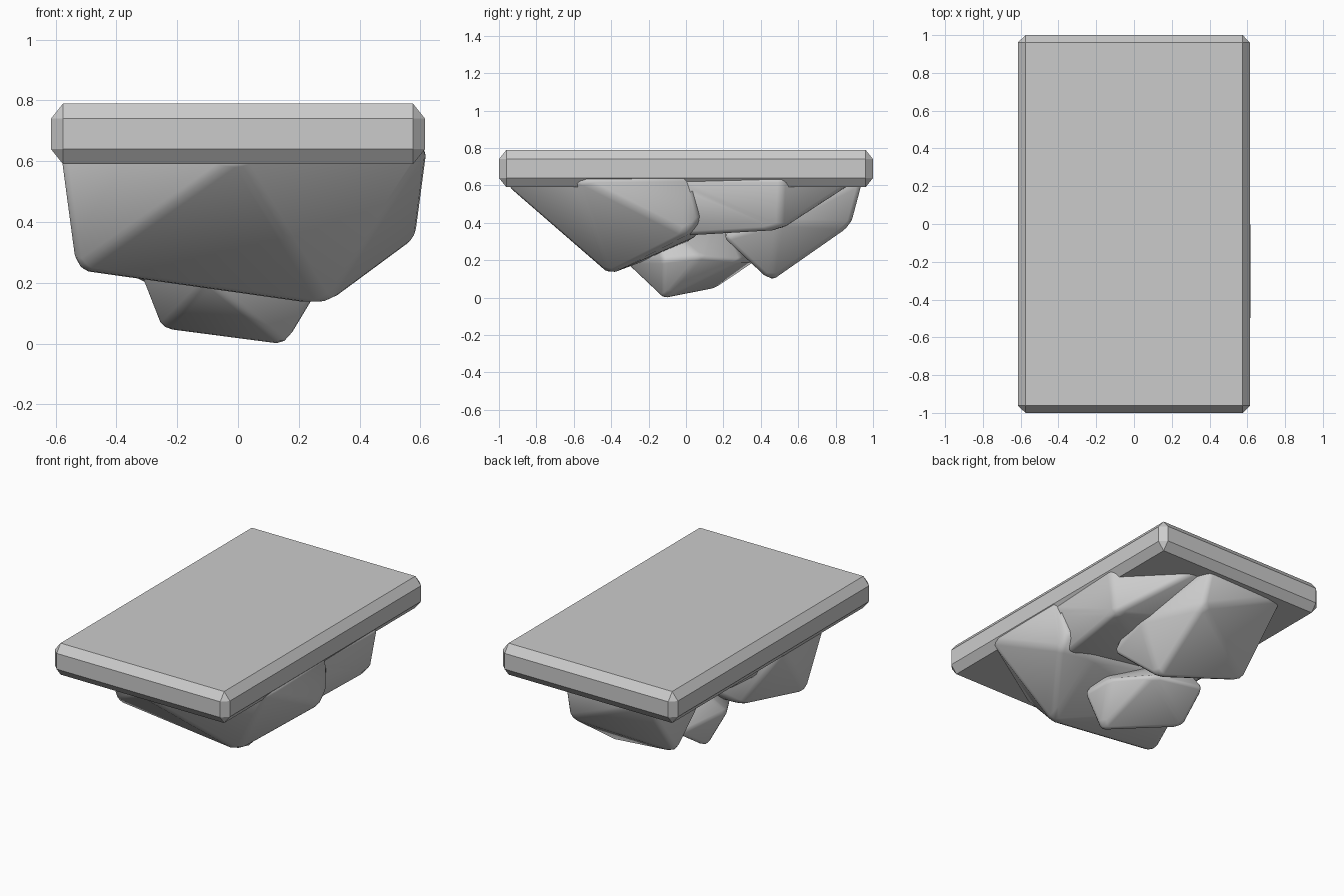
import bpy, bmesh, math
from itertools import product

if "Cube" in bpy.data.objects:
    bpy.data.objects.remove(bpy.data.objects["Cube"])


def hull(name, points, bevel=0.0):
    """Convex solid through the given corner points, optionally rounded."""
    bm = bmesh.new()
    for p in points:
        bm.verts.new(p)
    bmesh.ops.convex_hull(bm, input=bm.verts[:])
    loose = [v for v in bm.verts if not v.link_faces]
    bmesh.ops.delete(bm, geom=loose, context='VERTS')
    bmesh.ops.dissolve_limit(bm, angle_limit=math.radians(2), verts=bm.verts[:], edges=bm.edges[:])
    bmesh.ops.recalc_face_normals(bm, faces=bm.faces[:])
    me = bpy.data.meshes.new(name)
    bm.to_mesh(me)
    bm.free()
    ob = bpy.data.objects.new(name, me)
    bpy.context.collection.objects.link(ob)
    if bevel:
        for f in me.polygons:
            f.use_smooth = True
        mod = ob.modifiers.new("soft_edges", 'BEVEL')
        mod.width = bevel
        mod.segments = 2
        mod.limit_method = 'NONE'
    return ob


# Chamfered slab
corners = []
for sx, sy, sz in product((-1, 1), repeat=3):
    for x, y, z in ((.575, .96, .10), (.615, .96, .05), (.575, 1.0, .05)):
        corners.append((sx * x, sy * y, .69 + sz * z))
hull("slab", corners)

# Large front rock
hull("front_rock", [
    (.29, -.41, .124), (-.53, -.45, .24), (.58, .005, .338),
    (.62, -.59, .64), (.62, .02, .645), (.0, -.97, .61),
    (-.585, -.57, .65), (-.58, -.15, .62), (.57, .08, .42),
    (.36, .06, .33), (-.36, -.05, .26), (-.1, .1, .4)], .025)

# Small lowest rock in the middle
hull("lower_rock", [
    (.155, -.12, -.008), (-.25, .15, .045), (-.1, -.34, .2),
    (.28, -.12, .2), (.25, .08, .22), (-.33, .05, .25), (-.22, .38, .2),
    (.1, .3, .2), (.1, -.2, .45), (-.2, .2, .45)], .02)

# Back rock
hull("back_rock", [
    (.19, .45, .085), (-.345, .59, .2), (.2, .88, .385), (.19, .945, .63),
    (-.38, .93, .63), (.34, .2, .32), (.36, .5, .4), (-.38, .4, .45),
    (-.1, .2, .4), (.3, .55, .63), (-.4, .45, .63)], .025)

# Rock bridging the right side and the middle
hull("side_rock", [
    (.60, -.1, .64), (.62, .515, .64), (.575, .505, .36), (.52, .0, .33),
    (.22, .92, .63), (.0, .2, .39), (-.42, -.2, .43), (-.44, .2, .47),
    (-.44, .4, .63), (-.52, -.15, .63), (0, .6, .47)], .025)
